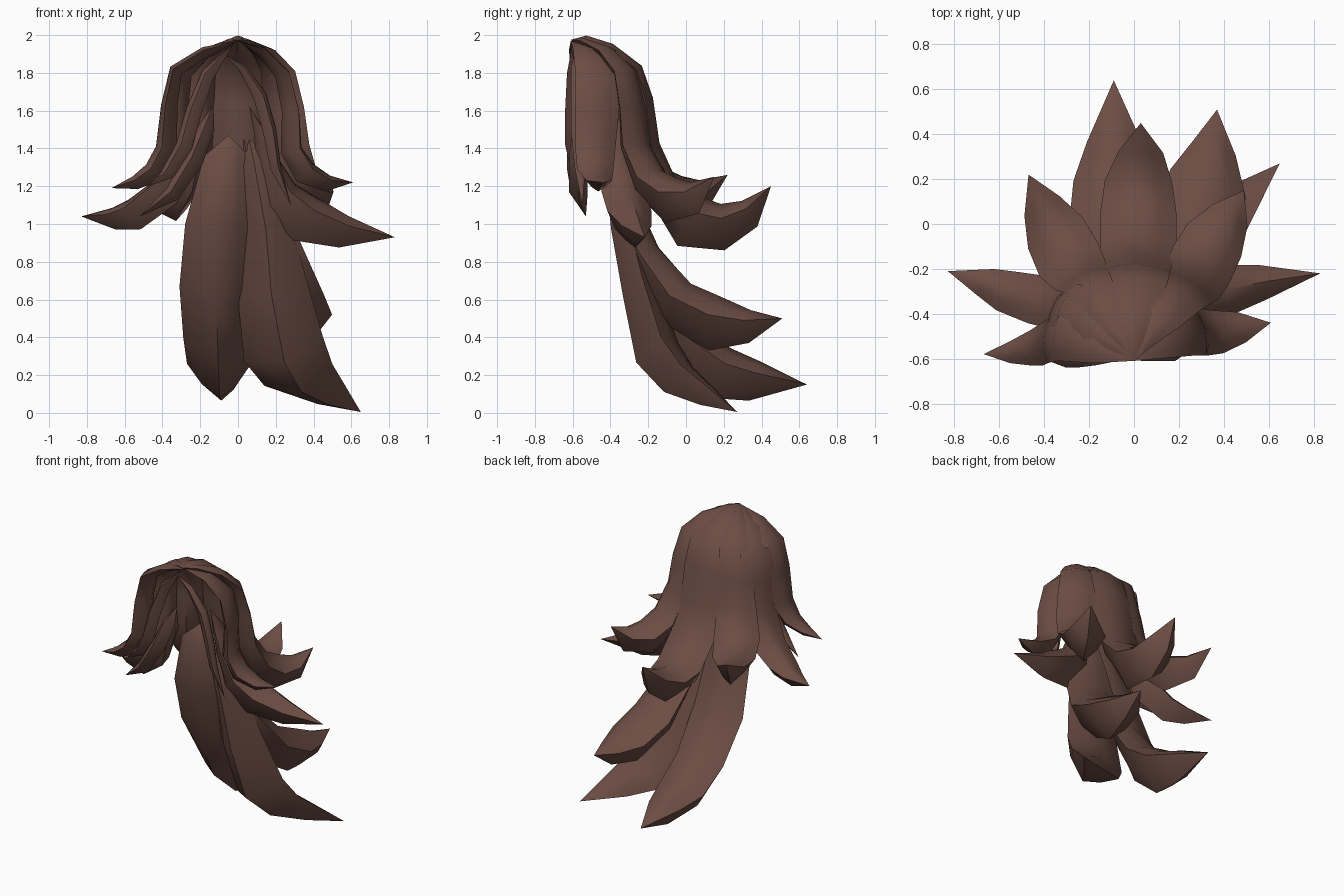
import bpy, bmesh
from mathutils import Vector

brown = bpy.data.materials.new("dark_brown_hair")
brown.diffuse_color = (0.15, 0.075, 0.058, 1)

# Lens cross-section: (across, through), with a ridge on both faces
SECTION = [(1, 0), (.55, .27), (0, .45), (-.55, .27),
           (-1, 0), (-.55, -.6), (0, -1), (.55, -.6)]


def lock(name, stations, side=None):
    """Tapered lock swept along stations of x, y, z, half width, depth."""
    pts = [Vector(s[:3]) for s in stations]
    head = pts[-1] - pts[0]
    side = Vector(side or (head.y, -head.x, 0)).normalized()
    bm = bmesh.new()
    rings = []
    for i in range(1, len(pts) - 1):
        a = (pts[i] - pts[i - 1]).normalized()
        b = (pts[i + 1] - pts[i]).normalized()
        out = side.cross(a + b).normalized()
        w, h = stations[i][3:]
        rings.append([bm.verts.new(pts[i] + side * (u * w) + out * (v * h))
                      for u, v in SECTION])
    n = len(SECTION)
    for r, q in zip(rings, rings[1:]):
        for k in range(n):
            bm.faces.new((r[k], r[(k + 1) % n], q[(k + 1) % n], q[k]))
    root, tip = bm.verts.new(pts[0]), bm.verts.new(pts[-1])
    for k in range(n):
        bm.faces.new((root, rings[0][(k + 1) % n], rings[0][k]))
        bm.faces.new((tip, rings[-1][k], rings[-1][(k + 1) % n]))
    bmesh.ops.recalc_face_normals(bm, faces=bm.faces)
    me = bpy.data.meshes.new(name)
    bm.to_mesh(me)
    bm.free()
    me.materials.append(brown)
    ob = bpy.data.objects.new(name, me)
    bpy.context.collection.objects.link(ob)
    bpy.ops.object.select_all(action='DESELECT')
    ob.select_set(True)
    bpy.context.view_layer.objects.active = ob
    bpy.ops.object.shade_smooth_by_angle(angle=0.85)


# Upper layer radiating from the crown
lock("back_centre_lock", [
    (0, -.61, 1.975), (0, -.53, 1.98, .04, .04), (0, -.4, 1.93, .09, .06),
    (.01, -.26, 1.82, .14, .07), (.01, -.21, 1.66, .15, .08), (.01, -.18, 1.42, .16, .09),
    (.02, -.1, 1.21, .17, .12), (.02, .05, 1.06, .17, .2), (.02, .19, 1.03, .15, .17),
    (.03, .32, 1.08, .1, .11), (.03, .45, 1.2)])
lock("back_right_lock", [
    (0, -.61, 1.975), (.04, -.54, 1.97, .03, .03), (.13, -.42, 1.92, .08, .05),
    (.21, -.32, 1.81, .11, .06), (.24, -.28, 1.62, .13, .07), (.26, -.26, 1.42, .14, .09),
    (.3, -.18, 1.25, .15, .13), (.36, -.07, 1.17, .14, .17), (.43, .04, 1.17, .09, .12),
    (.49, .15, 1.25)])
lock("back_left_lock", [
    (0, -.61, 1.975), (-.04, -.53, 1.97, .03, .03), (-.12, -.4, 1.92, .07, .05),
    (-.19, -.28, 1.82, .1, .06), (-.22, -.25, 1.62, .11, .07), (-.24, -.23, 1.42, .13, .09),
    (-.29, -.16, 1.26, .15, .13), (-.35, -.04, 1.18, .14, .17), (-.41, .08, 1.18, .09, .12),
    (-.47, .22, 1.26)])
lock("front_right_lock", [
    (0, -.61, 1.97), (.13, -.52, 1.92, .08, .04), (.24, -.47, 1.8, .12, .05),
    (.29, -.47, 1.6, .12, .06), (.3, -.48, 1.4, .11, .08), (.37, -.48, 1.29, .1, .09),
    (.48, -.46, 1.23, .07, .06), (.61, -.44, 1.22)])
lock("front_left_lock", [
    (0, -.61, 1.97), (-.18, -.55, 1.92, .07, .04), (-.34, -.51, 1.82, .1, .05),
    (-.38, -.52, 1.63, .1, .06), (-.4, -.53, 1.4, .1, .08), (-.46, -.55, 1.29, .08, .08),
    (-.55, -.57, 1.23, .05, .05), (-.67, -.58, 1.19)])

# Side locks, the left one reaching the crown
lock("side_right_lock", [
    (.06, -.4, 1.62), (.12, -.39, 1.5, .07, .04),
    (.17, -.37, 1.35, .1, .08), (.25, -.33, 1.17, .12, .15), (.38, -.3, 1.07, .12, .18),
    (.57, -.26, .99, .08, .12), (.83, -.22, .93)])
lock("side_left_lock", [
    (0, -.61, 1.97), (-.06, -.55, 1.96, .03, .03), (-.18, -.45, 1.91, .08, .04),
    (-.3, -.36, 1.8, .11, .05), (-.33, -.36, 1.6, .11, .06),
    (-.33, -.36, 1.38, .12, .08), (-.41, -.34, 1.19, .12, .13), (-.56, -.3, 1.08, .1, .12),
    (-.66, -.26, 1.05, .07, .08), (-.83, -.21, 1.04)], side=(.5, .8, 0))

# Thin strands framing the front
lock("left_bang", [
    (-.13, -.5, 1.63), (-.18, -.54, 1.52, .06, .06), (-.25, -.57, 1.35, .05, .07),
    (-.36, -.57, 1.17, .05, .06), (-.52, -.53, 1.04)])
lock("left_inner_strand", [
    (-.02, -.6, 1.96), (-.17, -.59, 1.8, .04, .05), (-.25, -.6, 1.6, .04, .06),
    (-.3, -.6, 1.42, .04, .06), (-.38, -.58, 1.28, .03, .05), (-.47, -.57, 1.2)])
lock("right_bang", [
    (-.07, -.59, 1.9), (.03, -.58, 1.83, .03, .03), (.13, -.57, 1.68, .04, .05),
    (.18, -.57, 1.5, .04, .05), (.21, -.56, 1.3, .03, .04), (.28, -.55, 1.1)])

# Long lower locks
lock("long_left_lock", [
    (-.05, -.36, 1.47), (-.06, -.37, 1.36, .12, .06), (-.1, -.31, 1.0, .18, .09),
    (-.12, -.19, .67, .19, .11), (-.11, 0, .4, .18, .17), (-.1, .2, .26, .17, .2),
    (-.09, .37, .21, .12, .15), (-.09, .64, .15)])
lock("long_right_lock", [
    (.06, -.38, 1.45), (.09, -.37, 1.33, .08, .06), (.15, -.3, 1.0, .13, .1),
    (.18, -.21, .66, .19, .13), (.24, -.11, .34, .22, .17), (.32, -.01, .2, .19, .14),
    (.47, .13, .1, .11, .08), (.65, .27, .005)], side=(.35, -.04, .11))
lock("long_middle_lock", [
    (.03, -.38, 1.45), (.12, -.31, 1.15, .11, .07), (.2, -.2, .86, .16, .11),
    (.28, -.02, .62, .19, .18), (.33, .18, .52, .18, .2), (.36, .34, .49, .1, .12),
    (.37, .51, .5)])
